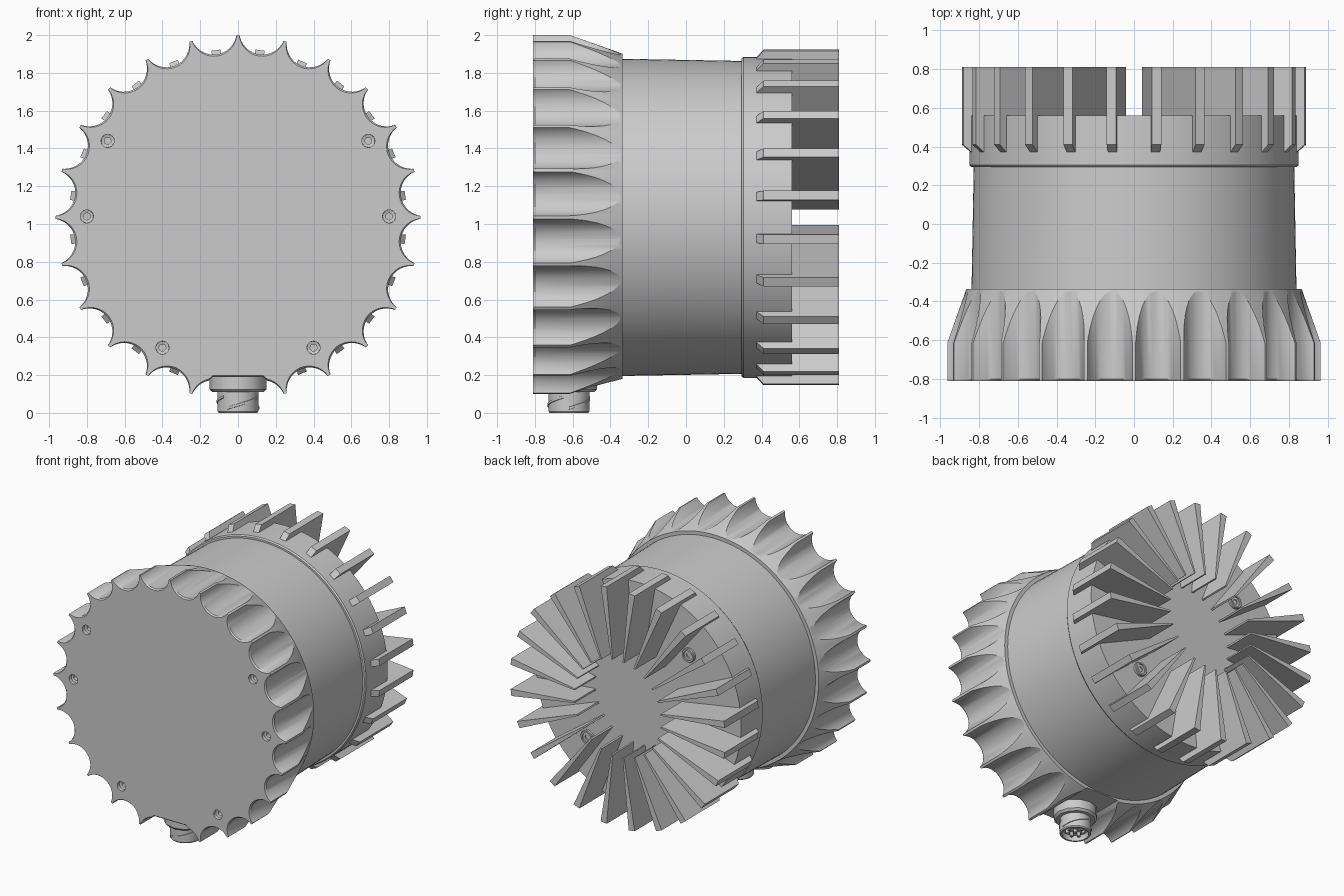
import bpy, bmesh
from math import sin, cos, pi, radians
from mathutils import Vector

if "Cube" in bpy.data.objects:
    bpy.data.objects.remove(bpy.data.objects["Cube"])

ZC = 1.035          # height of the main axis (runs along y)
STEP = 2 * pi / 24  # spacing of scallops and fins


def ring(c, r, n, axis='Y'):
    """Circle of n points around c, perpendicular to the axis."""
    pts = []
    for i in range(n):
        a = 2 * pi * i / n
        u, v = r * sin(a), r * cos(a)
        pts.append(Vector(c) + (Vector((u, 0, v)) if axis == 'Y' else Vector((u, v, 0))))
    return pts


def smooth(ob, angle=32):
    bpy.ops.object.select_all(action='DESELECT')
    ob.select_set(True)
    bpy.context.view_layer.objects.active = ob
    bpy.ops.object.shade_smooth_by_angle(angle=radians(angle))


def loft(name, parts):
    """Skin each list of rings into a closed solid; all solids in one object."""
    bm = bmesh.new()
    for rings in parts:
        vs = [[bm.verts.new(p) for p in rg] for rg in rings]
        n = len(vs[0])
        for a, b in zip(vs, vs[1:]):
            for i in range(n):
                j = (i + 1) % n
                bm.faces.new((a[i], a[j], b[j], b[i]))
        bm.faces.new(vs[0][::-1])
        bm.faces.new(vs[-1])
    bmesh.ops.recalc_face_normals(bm, faces=bm.faces)
    me = bpy.data.meshes.new(name)
    bm.to_mesh(me)
    bm.free()
    ob = bpy.data.objects.new(name, me)
    bpy.context.collection.objects.link(ob)
    smooth(ob)
    return ob


def turned(x, z, profile, n):
    """Rings for a turned shape along y from (radius, y) pairs."""
    return [ring((x, y, z), r, n) for r, y in profile]


def boolean(ob, cutter, op):
    m = ob.modifiers.new("cut", 'BOOLEAN')
    m.operation, m.solver, m.object = op, 'EXACT', cutter
    dg = bpy.context.evaluated_depsgraph_get()
    me = bpy.data.meshes.new_from_object(ob.evaluated_get(dg))
    ob.modifiers.clear()
    ob.data = me
    bpy.data.objects.remove(cutter)
    smooth(ob)


# Front cap: scalloped outline, flattened at the bottom for the connector
outline = []
for k in range(24):
    a = (k + 0.5) * STEP
    for i in range(17):
        t = radians(-78 + 156 * i / 16)
        u, v = 0.993 - 0.123 * cos(t), 0.123 * sin(t)
        x, z = u * sin(a) + v * cos(a), u * cos(a) - v * sin(a)
        if abs(x) < 0.15 and z < 0:
            z = max(z, 0.19 - ZC)
        outline.append((x, z))
cap = loft("front_cap", [[
    [Vector((x * s, y, ZC + z * s)) for x, z in outline]
    for s, y in ((0.99, -0.81), (1, -0.80), (1, -0.30))]])
cone = loft("cap_envelope", [turned(0, ZC, [
    (0.965, -0.9), (0.965, -0.615), (0.866, -0.335)], 192)])
boolean(cap, cone, 'INTERSECT')

# Screw recesses in the front face
holes = loft("hole_cutter", [
    turned(s * x, z, [(0.036, -0.85), (0.034, -0.785), (0.018, -0.78), (0.018, -0.74)], 24)
    for s in (-1, 1) for x, z in ((0.69, 1.44), (0.80, 1.04), (0.40, 0.345))])
boolean(cap, holes, 'DIFFERENCE')

# Barrel and rear heat sink base
loft("barrel", [turned(0, ZC, [(0.84, -0.36), (0.828, 0.31)], 128)])
loft("heat_sink_base", [turned(0, ZC, [
    (0.825, 0.295), (0.842, 0.295), (0.85, 0.305), (0.85, 0.56)], 128)])

# Radial wedge-shaped cooling fins
fin_profile = [(0.36, 0.55), (0.36, 0.81), (0.893, 0.81), (0.893, 0.41),
               (0.85, 0.372), (0.83, 0.372), (0.83, 0.55)]
fins = []
for k in range(24):
    a = (k + 0.5) * STEP
    sides = []
    for s in (-1, 1):
        side = []
        for r, y in fin_profile:
            w = s * (0.006 + 0.019 * (r - 0.36) / 0.533)
            side.append(Vector((r * sin(a) + w * cos(a), y, ZC + r * cos(a) - w * sin(a))))
        sides.append(side)
    fins.append(sides)
loft("cooling_fins", fins)

# Two rear screws between the fins
loft("rear_screws", [turned(s * 0.42, ZC - s * 0.42, [
    (0.052, 0.55), (0.052, 0.575), (0.048, 0.58), (0.036, 0.58), (0.036, 0.57),
    (0.018, 0.57), (0.018, 0.563)], 24) for s in (-1, 1)])

# Connector: nut, hollow plug, pins and locking ridges
CY = -0.62


def upright(profile, n, x=0, y=CY):
    return [ring((x, y, z), r, n, 'Z') for r, z in profile]


loft("connector_nut", [upright([(0.15, 0.22), (0.15, 0.125), (0.135, 0.11)], 12)])
loft("connector_plug", [upright([
    (0.108, 0.14), (0.108, 0.008), (0.102, 0), (0.09, 0), (0.088, 0.04)], 48)])
pin_spots = [(0, 0)] + [(0.055 * cos(i * pi / 3.5), 0.055 * sin(i * pi / 3.5)) for i in range(7)]
loft("connector_pins", [upright([(0.013, 0.05), (0.013, 0.014), (0.009, 0.01)], 12, x, CY + y)
                        for x, y in pin_spots])
ridges = []
for k in range(3):
    path = []
    for i in range(15):
        a = k * 2 * pi / 3 + radians(105) * i / 14
        z = 0.025 + 0.06 * i / 14
        d = Vector((cos(a), sin(a), 0))
        path.append([Vector((0, CY, z + dz)) + d * r for r, dz in
                     ((0.104, -0.008), (0.113, -0.006), (0.113, 0.006), (0.104, 0.008))])
    ridges.append(path)
loft("connector_ridges", ridges)
